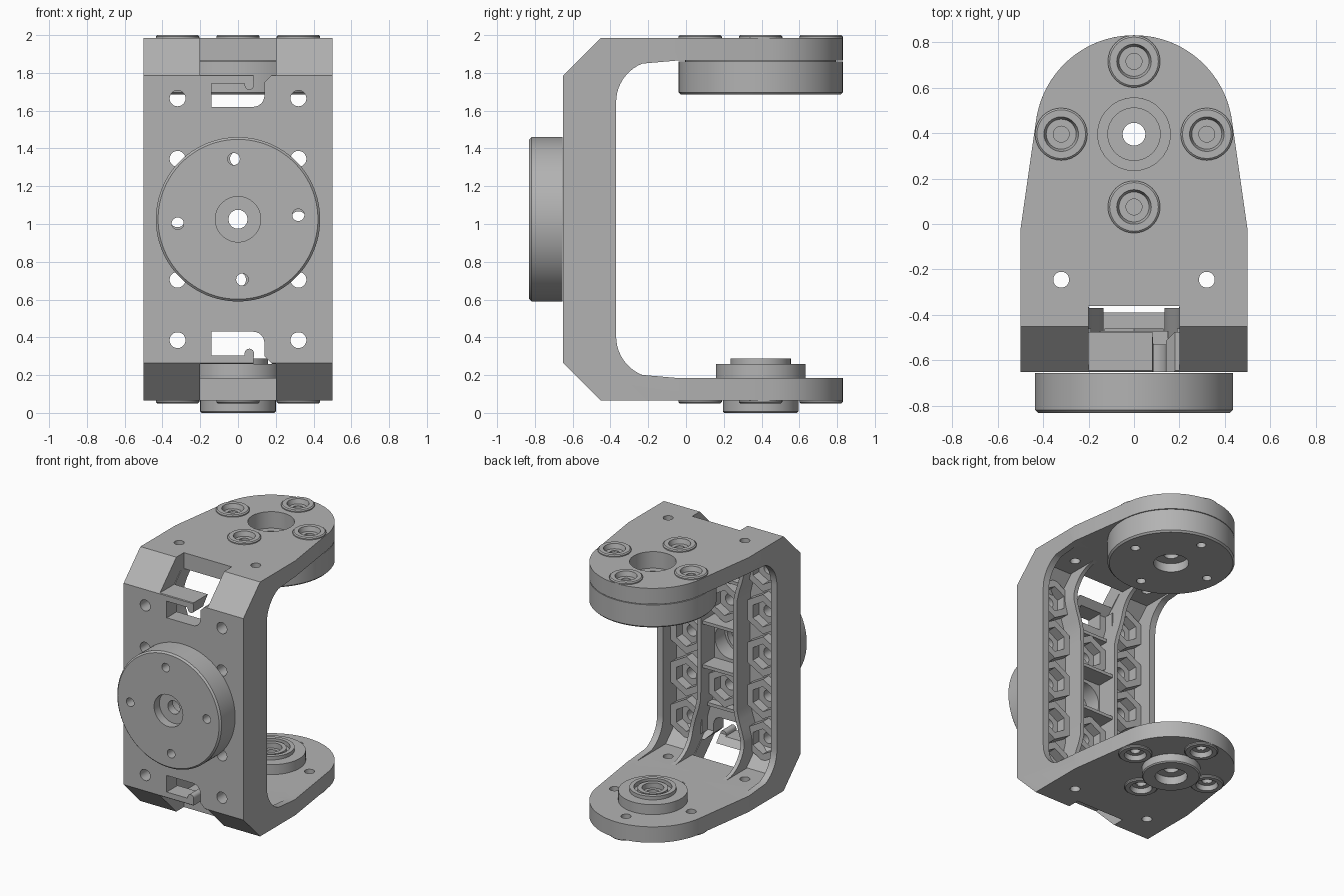
import bpy, bmesh, math
from mathutils import Matrix, Vector

if "Cube" in bpy.data.objects:
    bpy.data.objects.remove(bpy.data.objects["Cube"], do_unlink=True)

grey = bpy.data.materials.new("plain grey")
grey.use_nodes = True
grey.diffuse_color = (0.45, 0.45, 0.45, 1)
grey.node_tree.nodes["Principled BSDF"].inputs["Base Color"].default_value = (0.45, 0.45, 0.45, 1)

MID = 1.025     # mid height of the bracket
HUB_Y = 0.395   # axis of the two arms
PITCH = 0.32    # bolt spacing


def finish(name, bm):
    bmesh.ops.recalc_face_normals(bm, faces=bm.faces)
    me = bpy.data.meshes.new(name)
    bm.to_mesh(me)
    bm.free()
    ob = bpy.data.objects.new(name, me)
    bpy.context.collection.objects.link(ob)
    me.materials.append(grey)
    return ob


def prism(name, pts, axis, lo, hi):
    """Extrude a flat outline along an axis; pts use the other two axes."""
    place = {"x": lambda p, t: (t, p[0], p[1]),
             "y": lambda p, t: (p[0], t, p[1]),
             "z": lambda p, t: (p[0], p[1], t)}[axis]
    bm = bmesh.new()
    a = [bm.verts.new(place(p, lo)) for p in pts]
    b = [bm.verts.new(place(p, hi)) for p in pts]
    bm.faces.new(a)
    bm.faces.new(b)
    for i in range(len(pts)):
        j = (i + 1) % len(pts)
        bm.faces.new((a[i], a[j], b[j], b[i]))
    return finish(name, bm)


def box(name, x, y, z):
    return prism(name, [(x[0], y[0]), (x[1], y[0]), (x[1], y[1]), (x[0], y[1])], "z", *z)


def lathe(name, profile, loc, toward=(0, 0, 1), n=64):
    """Spin a closed (radius, height) loop; height runs along 'toward'."""
    turn = Vector((0, 0, 1)).rotation_difference(Vector(toward)).to_matrix().to_4x4()
    m = Matrix.Translation(loc) @ turn
    bm = bmesh.new()
    rings = []
    for i in range(n):
        a = math.tau * i / n
        rings.append([bm.verts.new(m @ Vector((r * math.cos(a), r * math.sin(a), h)))
                      for r, h in profile])
    k = len(profile)
    for i in range(n):
        p, q = rings[i], rings[(i + 1) % n]
        for j in range(k):
            bm.faces.new((p[j], p[(j + 1) % k], q[(j + 1) % k], q[j]))
    return finish(name, bm)


def rod(r, loc, axis, half):
    """Cylinder cutter centred on loc."""
    bm = bmesh.new()
    turn = Vector((0, 0, 1)).rotation_difference(Vector(axis)).to_matrix().to_4x4()
    bmesh.ops.create_cone(bm, cap_ends=True, segments=28, radius1=r, radius2=r,
                          depth=2 * half, matrix=Matrix.Translation(loc) @ turn)
    return finish("cutter", bm)


def boolean(ob, cutter, op="DIFFERENCE"):
    mod = ob.modifiers.new("cut", "BOOLEAN")
    mod.operation, mod.solver, mod.object = op, "EXACT", cutter
    bpy.context.view_layer.objects.active = ob
    bpy.ops.object.modifier_apply(modifier=mod.name)
    bpy.data.objects.remove(cutter, do_unlink=True)


def flip(pts):
    return [(a, 2 * MID - b) for a, b in reversed(pts)]


def arc(cx, cy, r, a0, a1, n):
    return [(cx + r * math.cos(math.radians(a0 + (a1 - a0) * i / n)),
             cy + r * math.sin(math.radians(a0 + (a1 - a0) * i / n))) for i in range(n + 1)]


# Bracket: C-shaped side profile trimmed to the rounded plan outline
bend = [(-0.05, 0.185)] + arc(-0.15, 0.405, 0.22, 248, 180, 10)
outer = [(-0.65, 0.265), (-0.45, 0.065), (0.9, 0.065), (0.9, 0.185)]
half = outer + bend
bracket = prism("bracket", half + flip(half), "x", -0.5, 0.5)
plan = [(-0.5, -0.03), (-0.5, -0.8), (0.5, -0.8), (0.5, -0.03)] + arc(0, HUB_Y, 0.435, 8, 172, 40)
boolean(bracket, prism("cutter", plan, "z", -0.2, 2.2), "INTERSECT")

# Hollow back between the two side rails
hollow = [(-0.53, 0.315), (-0.40, 0.185), (0.1, 0.185)]
boolean(bracket, prism("cutter", hollow + flip(hollow), "x", -0.45, 0.45))

# Notches in the chamfered corners and hooked slots beside them
slot = ([(-0.14, 1.745), (-0.14, 1.62)] + arc(0.08, 1.68, 0.06, -90, 0, 6)
        + [(0.14, 1.75), (0.19, 1.80), (0.08, 1.80)]
        + arc(0.06, 1.735, 0.025, 0, -180, 8) + [(0.035, 1.745)])
boolean(bracket, box("cutter", (-0.2, 0.2), (-0.8, -0.36), (1.79, 2.2)))
boolean(bracket, box("cutter", (-0.2, 0.2), (-0.8, -0.36), (-0.2, 2 * MID - 1.79)))
for pts in (slot, flip(slot)):
    boolean(bracket, prism("cutter", pts, "y", -0.8, -0.45))

# Bolt holes
nuts = [(s * PITCH, MID + k * PITCH) for s in (-1, 1) for k in range(-2, 3)]
nuts += [(0, MID - PITCH), (0, MID + PITCH)]
for x, z in nuts:
    boolean(bracket, rod(0.042, (x, -0.6, z), (0, 1, 0), 0.15))
boolean(bracket, rod(0.13, (0, -0.6, MID), (0, 1, 0), 0.15))
arm_bolts = [(0, HUB_Y + PITCH), (0, HUB_Y - PITCH), (PITCH, HUB_Y), (-PITCH, HUB_Y)]
for x, y in arm_bolts + [(PITCH, -0.245), (-PITCH, -0.245)]:
    boolean(bracket, rod(0.035, (x, y, MID), (0, 0, 1), 1.2))
boolean(bracket, rod(0.16, (0, HUB_Y, 1.9), (0, 0, 1), 0.2))
boolean(bracket, rod(0.15, (0, HUB_Y, 0.1), (0, 0, 1), 0.2))

# Hexagonal nut seats on the back of the front wall
for x, z in nuts:
    lathe("nut_seat", [(0.095, 0), (0.15, 0), (0.15, 0.08), (0.095, 0.08)],
          (x, -0.54, z), (0, 1, 0), 6).data.transform(
        Matrix.Translation((x, 0, z)) @ Matrix.Rotation(math.pi / 6, 4, "Y")
        @ Matrix.Translation((-x, 0, -z)))

# Upright ribs that flare out into the arms
lower = [((-0.39, 0.175), (-0.15, 0.185))]
for y, z in arc(-0.15, 0.405, 0.22, 262, 180, 12):
    lower.append(((max(-0.54, -0.39 - max(0, z - 0.185)), max(0.175, z)), (y, z)))
lower += [((-0.54, z), (-0.37, z)) for z in (0.47, 0.54, 0.61, 0.7, MID)]
upper = [tuple((y, 2 * MID - z) for y, z in pair) for pair in reversed(lower[:-1])]
for side in (-1, 1):
    bm = bmesh.new()
    rows = []
    for (y0, z0), (y1, z1) in lower + upper:
        t = min(1, max(0, (abs(z1 - MID) - 0.38) / 0.3))
        x = 0.15 + 0.065 * t * t * (3 - 2 * t)
        rows.append([bm.verts.new((side * (x + d), y, z))
                     for d, y, z in ((-0.015, y0, z0), (0.015, y0, z0),
                                     (0.015, y1, z1), (-0.015, y1, z1))])
    for p, q in zip(rows, rows[1:]):
        for j in range(4):
            bm.faces.new((p[j], p[(j + 1) % 4], q[(j + 1) % 4], q[j]))
    bm.faces.new(rows[0])
    bm.faces.new(rows[-1])
    finish("rib", bm)

# Cross walls around the central opening and beside the slots
for s in (-1, 1):
    for d, back in ((0.165, -0.39), (0.485, -0.47)):
        z = MID + s * d
        box("cross_wall", (-0.15, 0.15), (-0.54, back), (z - 0.012, z + 0.012))

# Round horns on the front wall and under the upper arm
horn = [(0.05, 0.05), (0.115, 0.05), (0.115, 0), (0.435, 0), (0.435, 0.163), (0.423, 0.175),
        (0.12, 0.175), (0.12, 0.11), (0.05, 0.11)]
front_horn = lathe("front_horn", horn, (0, -0.655, MID), (0, -1, 0), 96)
upper_horn = lathe("upper_horn", horn, (0, HUB_Y, 1.86), (0, 0, -1), 96)
for k in range(4):
    a = math.radians(90 * k + 4)
    boolean(front_horn, rod(0.032, (PITCH * math.cos(a), -0.74, MID + PITCH * math.sin(a)),
                            (0, 1, 0), 0.2))
for x, y in arm_bolts:
    boolean(upper_horn, rod(0.032, (x, y, 1.77), (0, 0, 1), 0.2))
lathe("horn_collar", [(0.16, 0), (0.4, 0), (0.4, 0.01), (0.16, 0.01)], (0, HUB_Y, 1.857))

# Bolt collars on the outside of both arms
collar = [(0.036, -0.03), (0.115, -0.03), (0.115, 0.008), (0.107, 0.015), (0.076, 0.015),
          (0.066, -0.02), (0.036, -0.02)]
for x, y in arm_bolts:
    # Counterbore each arm so that the collars read as recessed
    for z, s in ((1.985, 1), (0.065, -1)):
        boolean(bracket, rod(0.1, (x, y, z), (0, 0, 1), 0.025))
        lathe("bolt_collar", collar, (x, y, z), (0, 0, s), 32)

# Bearing hub in the lower arm
lathe("bearing_hub",
      [(0.05, 0.06), (0.11, 0.06), (0.11, 0), (0.192, 0), (0.2, 0.008), (0.2, 0.18),
       (0.237, 0.18), (0.237, 0.26), (0.16, 0.26), (0.16, 0.287), (0.13, 0.287), (0.13, 0.255),
       (0.105, 0.255), (0.105, 0.28), (0.075, 0.28), (0.075, 0.24), (0.05, 0.24)],
      (0, HUB_Y, 0))

# Smooth curved surfaces, keep edges sharp
bpy.ops.object.select_all(action="DESELECT")
for ob in bpy.context.collection.objects:
    if ob.type == "MESH" and ob.data.materials and ob.data.materials[0] == grey:
        ob.select_set(True)
        bpy.context.view_layer.objects.active = ob
bpy.ops.object.shade_smooth_by_angle(angle=math.radians(25))
